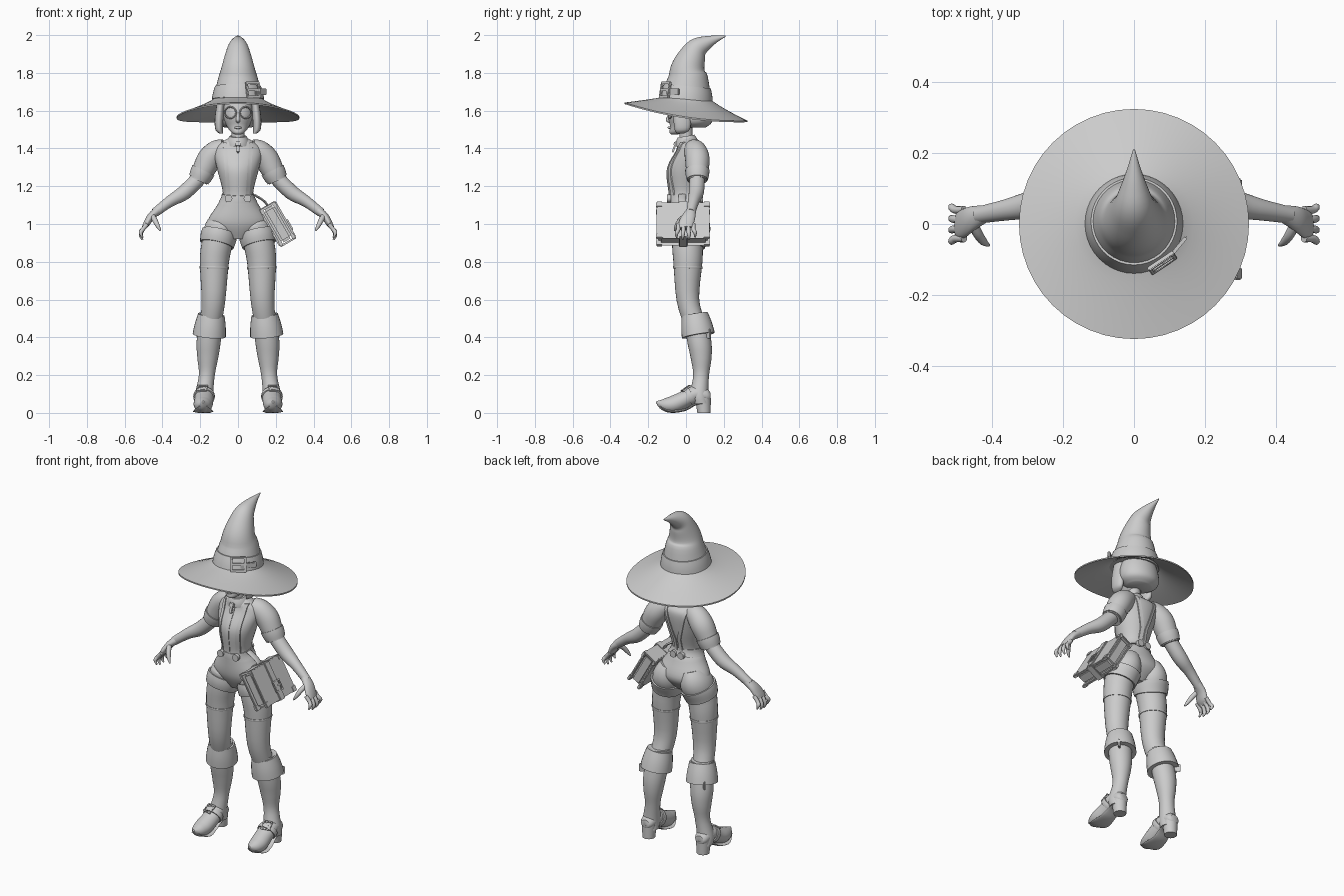
import bpy, bmesh, math
from mathutils import Vector, Matrix
from mathutils.bvhtree import BVHTree

if "Cube" in bpy.data.objects:
    bpy.data.objects.remove(bpy.data.objects["Cube"])

grey = bpy.data.materials.new("clay_grey")
grey.use_nodes = True
grey.diffuse_color = (.6, .6, .6, 1)
grey.node_tree.nodes["Principled BSDF"].inputs["Base Color"].default_value = grey.diffuse_color
SIDE, DEPTH, UP = Vector((1, 0, 0)), Vector((0, 1, 0)), Vector((0, 0, 1))
parts = []


def finish(bm, name, pair=False):
    bmesh.ops.recalc_face_normals(bm, faces=bm.faces)
    mesh = bpy.data.meshes.new(name)
    bm.to_mesh(mesh)
    bm.free()
    mesh.materials.append(grey)
    part = bpy.data.objects.new(name, mesh)
    bpy.context.collection.objects.link(part)
    if pair:
        part.modifiers.new("Mirror", 'MIRROR')
    parts.append(part)
    return part


def skin(name, rings, pair=False, cap=True):
    """Bridge a list of equal point rings into one surface."""
    bm = bmesh.new()
    loops = [[bm.verts.new(point) for point in ring] for ring in rings]
    count = len(loops[0])
    for near, far in zip(loops, loops[1:]):
        for i in range(count):
            j = (i + 1) % count
            bm.faces.new((near[i], near[j], far[j], far[i]))
    if cap:
        bm.faces.new(loops[0])
        bm.faces.new(loops[-1])
    return finish(bm, name, pair)


def soften(rows, steps):
    """Catmull-Rom curve through the rows."""
    smooth = []
    last = len(rows) - 1
    for i in range(last):
        start, stop = rows[i], rows[i + 1]
        leave = (stop - rows[max(i - 1, 0)]) / 2
        arrive = (rows[min(i + 2, last)] - start) / 2
        for k in range(steps):
            t = k / steps
            ease = t * t * (3 - 2 * t)
            smooth.append(start.lerp(stop, ease) + leave * (t * (1 - t) ** 2) - arrive * (t * t * (1 - t)))
    return smooth + [rows[-1]]


def loft(name, rows, pair=False, ref=SIDE, squash=1, along=None, sides=28, steps=4):
    """Tube through rows of x, y, z, radius along ref and, unless squash sets it, radius across."""
    rows = [Vector(row) if len(row) == 5 else Vector((*row, row[3] * squash)) for row in rows]
    rows = soften(rows, steps)
    rings = []
    for i, row in enumerate(rows):
        ahead, behind = rows[min(i + 1, len(rows) - 1)], rows[max(i - 1, 0)]
        tangent = along or (ahead.xyz - behind.xyz).normalized()
        wide = (ref - tangent * ref.dot(tangent)).normalized()
        deep = tangent.cross(wide)
        angles = [math.tau * k / sides for k in range(sides)]
        rings.append([row.xyz + wide * (row[3] * math.cos(a)) + deep * (row[4] * math.sin(a)) for a in angles])
    skin(name, rings, pair)
    return rows


def band(name, rows, start, stop, lift, flare=0, axis=2, **options):
    """Cuff around a loft from start to stop on one axis, standing off by lift and widening by flare."""
    def at(value):
        for first, second in zip(rows, rows[1:]):
            if min(first[axis], second[axis]) <= value <= max(first[axis], second[axis]):
                return first.lerp(second, (value - first[axis]) / (second[axis] - first[axis]))

    def grown(row, amount):
        return (*row.xyz, row[3] + amount, row[4] + amount)

    steps = [k / 6 for k in range(7)]
    path = [at(start + (stop - start) * t) for t in steps]
    shell = [grown(row, lift * (1 + math.sin(math.pi * t) / 3) + flare * t) for row, t in zip(path, steps)]
    shell = [grown(path[0], -.01)] + shell + [grown(path[-1], -.01)]
    loft(name, shell, along=(path[-1].xyz - path[0].xyz).normalized(), steps=1, **options)


def boxes(name, frame, items, pair=False, bevel=.004):
    """Bevelled boxes, each a centre and a size, placed in one frame."""
    bm = bmesh.new()
    for centre, size in items:
        matrix = frame @ Matrix.Translation(centre) @ Matrix.Diagonal((*size, 1))
        bmesh.ops.create_cube(bm, size=1, matrix=matrix)
    bmesh.ops.bevel(bm, geom=bm.edges[:], offset=bevel, segments=2, affect='EDGES', clamp_overlap=True)
    finish(bm, name, pair)


def buckle(name, frame, size, pair=False):
    """Square frame with a pin, facing local y."""
    bar, half = size / 6, size / 2
    rails = [((side * half, 0, 0), (bar, bar, size + bar)) for side in (-1, 1)]
    rails += [((0, 0, level), (size + bar, bar, bar)) for level in (-half, 0, half)]
    boxes(name, frame, rails, pair, bar / 5)


def place(location, x=0, y=0, z=0):
    turn = Matrix.Identity(4)
    for angle, axis in ((z, 'Z'), (y, 'Y'), (x, 'X')):
        turn = turn @ Matrix.Rotation(math.radians(angle), 4, axis)
    return Matrix.Translation(location) @ turn


# Torso and shorts
torso = loft("torso", [
    (0, .01, 1.46, .04, .03), (0, .02, 1.43, .09, .06), (0, .03, 1.39, .13, .08), (0, 0, 1.29, .11, .1),
    (0, -.01, 1.16, .08, .08), (0, 0, 1.1, .11, .09), (0, .02, 1, .16, .1), (0, .01, .92, .06, .05)],
    along=UP, sides=40, steps=6)
body = parts[-1].data
surface = BVHTree.FromPolygons([v.co for v in body.vertices], [p.vertices for p in body.polygons])
band("waistband", torso, 1.16, 1.12, .005)


def drape(name, path, width, lift, pair=False):
    """Ribbon laid on the torso; path rows are x, z and front (-1) or back (1)."""
    rings = []
    for x, z, side in path:
        hits = [surface.ray_cast(Vector((x + edge, side, z)), -side * DEPTH)[0] for edge in (-width, width)]
        if all(hits):
            out = DEPTH * side * lift + UP * lift * max(0, z - 1.38) * 15
            rings.append([hits[0] + out, hits[1] + out, hits[1] - out, hits[0] - out])
    skin(name, rings, pair)


# Braces run up the front, over the shoulder and down to the middle of the back
climb = [k / 16 for k in range(17)]
front = [(.05 + .02 * t, 1.14 + .29 * t, -1) for t in climb]
back = [(max(.015, .07 - .08 * t), 1.43 - .29 * t, 1) for t in climb]
drape("braces", front + back, .01, .006, pair=True)
drape("shirt_placket", [(0, 1.42 - .28 * t, -1) for t in climb], .01, .003)
bm = bmesh.new()
for x, y in ((.05, -.09), (.025, .08)):
    bmesh.ops.create_cone(bm, cap_ends=True, segments=20, radius1=.02, radius2=.02, depth=.02,
                          matrix=place((x, y, 1.135), x=90))
finish(bm, "brace_buttons", pair=True)

# Neck, collar and tie
neck = loft("neck", [(0, .01, 1.41, .04), (0, 0, 1.46, .035), (0, 0, 1.53, .035)])
band("collar", neck, 1.465, 1.42, .01, flare=.015)
tie = place((0, -.06, 1.41), x=-20)
boxes("tie", tie, [((0, 0, .015), (.03, .02, .025)), ((0, 0, -.015), (.02, .01, .04))])

# Head
loft("head", [(0, -.06, 1.474, .015), (0, -.05, 1.485, .035), (0, -.02, 1.52, .06), (0, -.01, 1.58, .08),
              (0, 0, 1.68, .07)], squash=1.08, along=UP)
loft("nose", [(0, -.085, 1.59, .006), (0, -.095, 1.55, .012), (0, -.085, 1.535, .006)], along=UP, sides=12)
loft("lips", [(-.02, -.075, 1.51, .004), (0, -.09, 1.51, .007), (.02, -.075, 1.51, .004)], ref=UP, sides=10)
wheel = [math.tau * k / 20 for k in range(21)]
loft("glasses", [(.04 + .03 * math.cos(a), .01 * math.cos(a) - .085, 1.59 + .03 * math.sin(a), .004)
                 for a in wheel], pair=True, ref=DEPTH, sides=8, steps=1)
loft("back_hair", [(0, .04, 1.68, .09), (0, .04, 1.6, .115), (0, .045, 1.54, .11), (0, .045, 1.51, .07)],
     squash=.84, along=UP)
loft("side_hair", [(.09, -.02, 1.65, .02), (.1, -.02, 1.56, .023), (.1, -.02, 1.5, .02), (.09, -.03, 1.48, .01)],
     pair=True, squash=2, along=UP, sides=16)


# Hat: brim that dips at the sides and back, bent crown, band and buckle
def brim_ring(t, drop):
    ring = []
    for k in range(48):
        across, deep = math.cos(math.tau * k / 48), math.sin(math.tau * k / 48)
        reach = .115 + .21 * t
        fall = .108 + .048 * deep - .028 * deep ** 2
        ring.append((reach * across, reach * deep, 1.675 - fall * t ** .8 - drop))
    return ring


spread = [k / 8 for k in range(9)]
skin("hat_brim", [brim_ring(t, .008) for t in spread] + [brim_ring(t, 0) for t in reversed(spread)], cap=False)
crown = loft("hat_crown", [
    (0, 0, 1.65, .135), (0, .01, 1.76, .108), (0, .01, 1.82, .09), (0, .03, 1.88, .073), (0, .06, 1.93, .056),
    (0, .11, 1.96, .036), (0, .16, 1.98, .018), (0, .21, 1.995, .003)], squash=1.02, sides=36)
band("hat_band", crown, 1.66, 1.73, .006, sides=40)
buckle("hat_buckle", place((.08, -.11, 1.71), x=-10, z=34), .075)
boxes("hat_strap_end", place((.12, -.07, 1.7), z=50), [((0, 0, 0), (.09, .01, .035))])

# Arms: sleeve, rolled cuff, forearm and hand
sleeves = loft("sleeves", [(.07, .04, 1.4, .05), (.11, .05, 1.385, .06), (.15, .06, 1.345, .065),
                           (.18, .06, 1.29, .06), (.21, .06, 1.23, .05)], pair=True, ref=DEPTH)
band("sleeve_cuffs", sleeves, 1.285, 1.235, .005, pair=True, ref=DEPTH)
loft("forearms", [(.19, .06, 1.26, .04), (.28, .055, 1.17, .04), (.36, .04, 1.12, .03), (.44, .025, 1.06, .024)],
     pair=True, ref=DEPTH)
loft("palms", [(.42, .03, 1.075, .024, .023), (.46, .015, 1.04, .035, .02), (.485, 0, 1, .04, .017),
               (.5, 0, .98, .035, .01)], pair=True, ref=DEPTH)
for i, finger in enumerate(("little", "ring", "middle", "index")):
    y = .04 - .027 * i
    tip = .935 - .015 * math.sin(i)
    loft(finger + "_fingers", [(.48, y, 1, .011), (.505, y, .97, .011), (.515, y * 1.2, tip + .02, .01),
                               (.505, y * 1.2, tip - .005, .004)], pair=True, ref=DEPTH, sides=12)
loft("thumbs", [(.455, 0, 1.045, .014), (.44, -.03, 1.02, .014), (.425, -.05, .99, .011), (.41, -.06, .965, .004)],
     pair=True, ref=DEPTH, sides=12)

# Legs with thigh cuffs and stocking bands
legs = loft("legs", [(.07, .025, 1.04, .06, .08), (.09, .03, .98, .085, .1), (.11, .01, .9, .082, .084),
                     (.125, .01, .8, .077, .077), (.13, .01, .6, .063, .06), (.145, .05, .46, .055, .055)], pair=True)
band("thigh_cuffs", legs, .955, .89, .009, pair=True)
band("stocking_bands", legs, .775, .763, .003, pair=True)

# Boots: shaft, turned-down cuff, pointed foot, heel, strap and buckle
shafts = loft("boot_shafts", [(.14, .045, .53, .062), (.155, .07, .38, .064), (.16, .08, .29, .055),
                              (.165, .08, .2, .042), (.18, .07, .1, .048), (.18, .08, .05, .046)],
              pair=True, along=UP)
band("boot_cuffs", shafts, .52, .41, .008, flare=.016, pair=True)
boxes("cuff_tips", place((.2, .115, .42), z=-48), [((0, 0, 0), (.01, .05, .05))], pair=True)
feet = loft("boot_feet", [(.18, .13, .09, .025), (.18, .11, .09, .04), (.18, .05, .1, .048), (.18, -.01, .07, .05),
                          (.185, -.07, .045, .05), (.185, -.12, .045, .035), (.185, -.157, .058, .006)],
            pair=True, squash=.9)
band("boot_straps", feet, .035, .01, .006, axis=1, pair=True)
loft("boot_heels", [(.18, .095, 0, .035), (.18, .09, .08, .042)], pair=True, along=UP)
loft("boot_soles", [(.18, .1, .05, .04), (.18, .05, .045, .04), (.185, 0, .018, .045), (.185, -.06, .008, .055),
                    (.185, -.1, .013, .045), (.185, -.14, .036, .025)], pair=True, squash=.14)
buckle("boot_buckles", place((.19, 0, .13), x=-55, z=12), .048, pair=True)

# Satchel hanging on the left hip
bag = place((.21, -.015, 1), y=-30)
ends = (-1, 1)
boxes("satchel_body", bag, [((0, 0, 0), (.066, .26, .2))], bevel=.012)
boxes("satchel_covers", bag, [((side * .037, 0, 0), (.012, .28, .22)) for side in ends]
      + [((0, 0, .105), (.08, .28, .012))])
boxes("satchel_corners", bag, [((side * .038, end * .125, level * .095), (.018, .036, .034))
                               for side in ends for end in ends for level in ends])
boxes("satchel_strap", bag, [((0, 0, level * .11), (.1, .045, .01)) for level in ends]
      + [((side * .047, 0, 0), (.01, .045, .22)) for side in ends])
buckle("satchel_buckle", bag @ place((.054, 0, -.035), z=90), .055)
loft("satchel_hanger", [(.085, -.02, 1.155, .02), (.14, -.02, 1.12, .02), (.165, -.015, 1.08, .02)],
     ref=DEPTH, squash=.3, sides=12)

# Shading
bpy.ops.object.select_all(action='DESELECT')
for part in parts:
    part.select_set(True)
bpy.context.view_layer.objects.active = parts[0]
bpy.ops.object.shade_smooth_by_angle(angle=math.radians(45))
